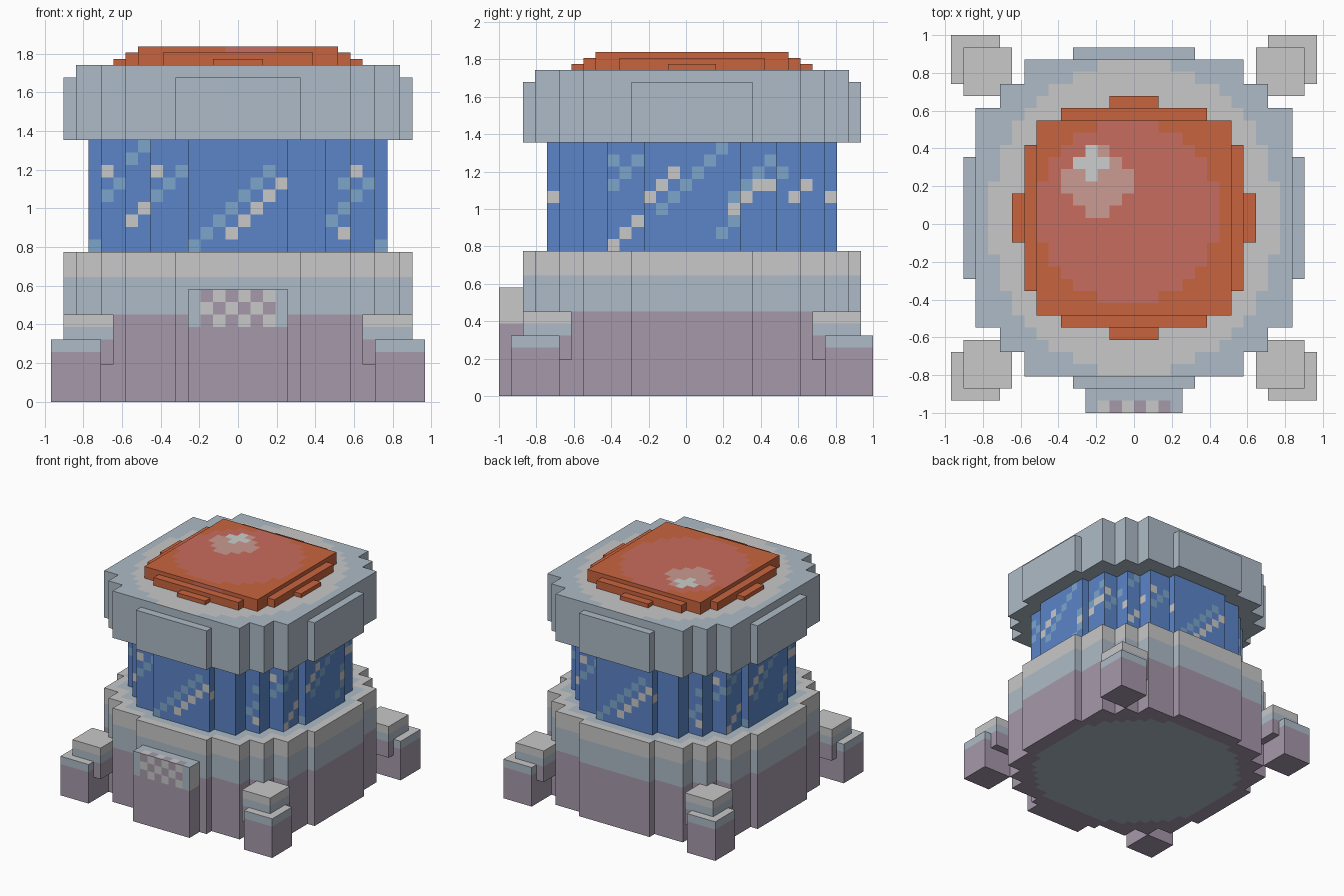
import bpy

if "Cube" in bpy.data.objects:
    bpy.data.objects.remove(bpy.data.objects["Cube"])

U = 2 / 31          # size of one block
CY = U / 2          # body centre in y


def srgb(*c):
    return tuple(((v / 255 + 0.055) / 1.055) ** 2.4 for v in c) + (1.0,)


COLOURS = {
    "pale_grey": (200, 200, 200), "pale_blue": (174, 187, 199), "mauve": (166, 152, 170),
    "glass_blue": (91, 133, 200), "glass_streak": (124, 165, 202), "orange": (201, 100, 63),
    "coral": (201, 108, 94), "light_coral": (203, 155, 146), "glint": (203, 207, 204),
}
MATS = []
for mat_name, rgb in COLOURS.items():
    m = bpy.data.materials.new(mat_name)
    m.diffuse_color = srgb(*rgb)
    m.use_nodes = True
    m.node_tree.nodes["Principled BSDF"].inputs["Base Color"].default_value = m.diffuse_color
    MATS.append(m)
GREY, BLUE, MAUVE, GLASS, STREAK, ORANGE, CORAL, LIGHT, GLINT = range(9)


def cells_of(*boxes):
    """Set of grid cells covered by (x0, x1, y0, y1) boxes."""
    return {(i, j) for x0, x1, y0, y1 in boxes for i in range(x0, x1) for j in range(y0, y1)}


def stepped(*halves):
    """Stepped round outline from centred half sizes."""
    return cells_of(*[(-a, a, -b, b) for a, b in halves])


def prism(name, cells, z0, z1, rule):
    """Extrude grid cells from z0 to z1; rule(i, j, k, side) gives each face its colour."""
    verts, index, faces, mats = [], {}, [], []

    def vert(p):
        if p not in index:
            index[p] = len(verts)
            verts.append((p[0] * U, p[1] * U + CY, p[2] * U))
        return index[p]

    def face(points, mat):
        faces.append([vert(p) for p in points])
        mats.append(mat)

    levels = [z0]
    while levels[-1] < z1:
        levels.append(min(int(levels[-1]) + 1, z1))
    for i, j in sorted(cells):
        ring = [(i, j), (i + 1, j), (i + 1, j + 1), (i, j + 1)]
        face([(x, y, z1) for x, y in ring], rule(i, j, z1, "top"))
        face([(x, y, z0) for x, y in reversed(ring)], rule(i, j, z0, "bottom"))
        steps = [("front", 0, -1), ("right", 1, 0), ("back", 0, 1), ("left", -1, 0)]
        for n, (side, di, dj) in enumerate(steps):
            if (i + di, j + dj) in cells:
                continue
            a, b = ring[n], ring[(n + 1) % 4]
            for lo, hi in zip(levels, levels[1:]):
                face([a + (lo,), b + (lo,), b + (hi,), a + (hi,)], rule(i, j, int(lo), side))
    mesh = bpy.data.meshes.new(name)
    mesh.from_pydata(verts, [], faces)
    for m in MATS:
        mesh.materials.append(m)
    mesh.polygons.foreach_set("material_index", mats)
    mesh.update()
    obj = bpy.data.objects.new(name, mesh)
    bpy.context.collection.objects.link(obj)
    return obj


def ellipse(i, j, a, b):
    return ((i + .5) / a) ** 2 + ((j + .5) / b) ** 2 < 1


# Lower body: mauve, blue and grey bands
BODY = stepped((14, 5), (13, 9), (11, 11), (9, 13), (5, 14))
GLASS_CELLS = stepped((12, 4), (11, 7), (9, 9), (7, 11), (4, 12))


def base_rule(i, j, k, side):
    if side == "top":
        near = any((i + a, j + b) in GLASS_CELLS for a in (-1, 0, 1) for b in (-1, 0, 1))
        return BLUE if near else GREY
    if side == "bottom":
        return BLUE if ellipse(i, j, 12.5, 12.5) else MAUVE
    return MAUVE if k < 7 else BLUE if k < 10 else GREY


prism("lower_body", BODY, 0, 12, base_rule)

# Glass band: diagonal streaks as (start column, start row, length, colour)
STREAKS_X = [(-4, 12, 7, STREAK), (-1, 13, 5, GREY), (-9, 19, 2, STREAK), (-11, 18, 1, GREY),
             (-11, 16, 2, STREAK), (-7, 18, 1, GREY), (-7, 16, 3, STREAK), (-9, 14, 2, GREY),
             (-12, 12, 1, STREAK), (9, 18, 1, GREY), (7, 14, 4, STREAK), (8, 17, 1, STREAK),
             (8, 13, 1, GREY), (11, 12, 1, STREAK)]
STREAKS_Y = [(-7, 17, 3, STREAK), (-7, 19, 1, STREAK), (-7, 12, 3, GREY), (-4, 16, 3, GREY),
             (-3, 15, 6, STREAK), (2, 13, 2, STREAK), (3, 16, 4, STREAK), (3, 15, 3, GREY),
             (6, 17, 1, GREY), (7, 18, 1, STREAK), (8, 16, 2, GREY), (-12, 16, 1, GREY),
             (11, 16, 1, GREY)]


def streak_map(streaks):
    return {(s + n, k + n): c for s, k, length, c in streaks for n in range(length)}


MAP_X, MAP_Y = streak_map(STREAKS_X), streak_map(STREAKS_Y)


def glass_rule(i, j, k, side):
    if side in ("front", "back"):
        return MAP_X.get((i if side == "front" else -1 - i, k), GLASS)
    return MAP_Y.get((j if side == "right" else -1 - j, k), GLASS)


prism("glass_band", GLASS_CELLS, 12, 21, glass_rule)

# Upper ring with a grey oval on top, and four raised side panels
prism("upper_ring", stepped((13, 9), (11, 11), (9, 13)), 21, 27,
      lambda i, j, k, side: GREY if side == "top" and ellipse(i, j, 11.9, 12.9) else BLUE)
for side_name, box in {"front": (-5, 5, -14, -13), "back": (-5, 5, 13, 14),
                       "left": (-14, -13, -5, 5), "right": (13, 14, -5, 5)}.items():
    prism("panel_" + side_name, cells_of(box), 21, 26, lambda *a: BLUE)


# Lid: centre slab with painted disc and glint, then two lower rims
def lid_rule(i, j, k, side):
    if side == "front" and -1 <= i <= 2 and k >= 28:
        return CORAL
    if side != "top":
        return ORANGE
    if abs(i + 4) + abs(j - 4) <= 1:
        return GLINT
    if (i + 3.5) ** 2 + (j - 2.5) ** 2 <= 7:
        return LIGHT
    return CORAL if (i + 1) ** 2 + j ** 2 <= 56 else ORANGE


prism("lid_centre", stepped((8, 8)), 27, 28.5, lid_rule)
prism("lid_rim", stepped((9, 6), (6, 9)) - stepped((8, 8)), 27, 28, lambda *a: ORANGE)
prism("lid_tabs", stepped((10, 2), (2, 10)) - stepped((9, 9)), 27, 27.5, lambda *a: ORANGE)


# Front vent with a chequered grille
def vent_rule(i, j, k, side):
    if side == "top":
        if j > -16 or i in (-4, 3):
            return BLUE
        return MAUVE if i % 2 == 0 else GREY
    if k < 6:
        return MAUVE
    if side == "front":
        return BLUE if i in (-4, 3) else MAUVE if (i + k) % 2 else GREY
    return GREY


prism("front_vent", cells_of((-4, 4, -16, -14)), 0, 9, vent_rule)


# Corner feet: an outer low block and an inner raised block
def foot_rule(blue_from, grey_from):
    def rule(i, j, k, side):
        if side == "top":
            return GREY
        return MAUVE if side == "bottom" or k < blue_from else BLUE if k < grey_from else GREY
    return rule


def corner(lo, hi, sx, sy):
    x = (lo, hi) if sx > 0 else (-hi, -lo)
    y = (lo, hi) if sy > 0 else (-hi, -lo)
    return cells_of(x + y)


for sx, xn in ((-1, "left"), (1, "right")):
    for sy, yn in ((-1, "front"), (1, "back")):
        outer, inner = corner(11, 15, sx, sy), corner(10, 14, sx, sy)
        prism(f"foot_{yn}_{xn}", outer, 0, 5, foot_rule(4, 5))
        prism(f"ankle_{yn}_{xn}", inner, 3, 7, foot_rule(5, 6))
